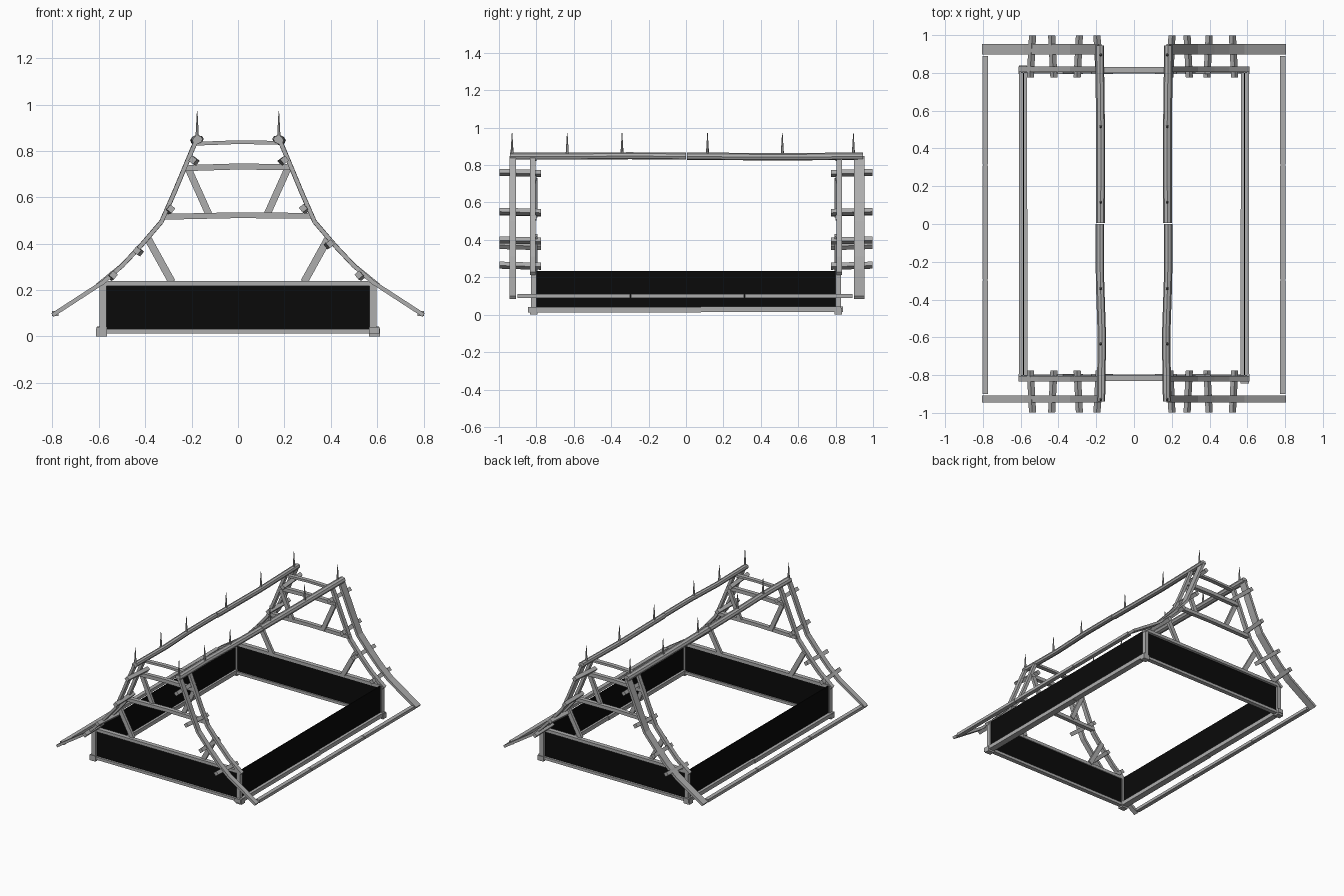
import bpy, bmesh, math
from mathutils import Vector

cube = bpy.data.objects.get("Cube")
if cube:
    bpy.data.objects.remove(cube, do_unlink=True)


def material(name, rgb):
    m = bpy.data.materials.new(name)
    m.use_nodes = True
    m.diffuse_color = (*rgb, 1)
    m.node_tree.nodes["Principled BSDF"].inputs["Base Color"].default_value = (*rgb, 1)
    return m


timber = material("grey timber", (0.42, 0.42, 0.42))
black = material("black panel", (0.003, 0.003, 0.003))


def finish(name, bm, mat=timber):
    bmesh.ops.recalc_face_normals(bm, faces=bm.faces)
    mesh = bpy.data.meshes.new(name)
    bm.to_mesh(mesh)
    bm.free()
    mesh.materials.append(mat)
    ob = bpy.data.objects.new(name, mesh)
    bpy.context.collection.objects.link(ob)
    return ob


def loft(name, rings):
    """Skin a list of equal-sized rings and cap both ends."""
    bm = bmesh.new()
    rows = [[bm.verts.new(p) for p in ring] for ring in rings]
    n = len(rows[0])
    for a, b in zip(rows, rows[1:]):
        for i in range(n):
            j = (i + 1) % n
            bm.faces.new((a[i], a[j], b[j], b[i]))
    bm.faces.new(rows[0][::-1])
    bm.faces.new(rows[-1])
    return finish(name, bm)


def box(name, lo, hi, mat=timber):
    bm = bmesh.new()
    bmesh.ops.create_cube(bm, size=1)
    for v in bm.verts:
        v.co = [(a + b) / 2 + c * (b - a) for a, b, c in zip(lo, hi, v.co)]
    return finish(name, bm, mat)


def plank(name, path, y, depth, thick):
    """Plank following an x/z path, with its width running along y."""
    pts = [Vector(p) for p in path]
    rings = []
    for i, p in enumerate(pts):
        d = (pts[min(i + 1, len(pts) - 1)] - pts[max(i - 1, 0)]).normalized()
        off = Vector((-d.y, d.x)) * thick / 2
        a, b = p + off, p - off
        y0, y1 = y - depth / 2, y + depth / 2
        rings.append([(a.x, y0, a.y), (b.x, y0, b.y), (b.x, y1, b.y), (a.x, y1, a.y)])
    return loft(name, rings)


def pole(name, path, rx, rz, sides=8, tilt=0.0):
    """Pole running along y with an oval section."""
    rings = []
    for x, y, z in path:
        ring = []
        for i in range(sides):
            t = math.tau * (i + 0.5) / sides
            u, w = rx * math.cos(t), rz * math.sin(t)
            ring.append((x + u * math.cos(tilt) - w * math.sin(tilt), y,
                         z + u * math.sin(tilt) + w * math.cos(tilt)))
        rings.append(ring)
    return loft(name, rings)


sides = (("left", 1), ("right", -1))
ends = (("front", -1), ("back", 1))

# Base: wall panels and sills along the long sides
for side, s in sides:
    box(f"{side}_wall", (s * 0.582, -0.8, 0.04), (s * 0.588, 0.8, 0.235), black)
    shift = -0.005 * s
    box(f"{side}_sill_front", (s * 0.565, -0.84 + shift, 0.012), (s * 0.61, 0.08, 0.04))
    box(f"{side}_sill_back", (s * 0.567, 0.08, 0.014), (s * 0.608, 0.835 + shift, 0.043))
    # Eave rail in three lengths
    for part, (y0, y1) in (("front", (-0.9, -0.3)), ("middle", (-0.295, 0.31)),
                           ("back", (0.315, 0.89))):
        box(f"{side}_eave_{part}", (s * 0.773, y0, 0.089), (s * 0.802, y1, 0.11))

# Roof slope from eave to ridge
slope = [(0.8, 0.092), (0.58, 0.235), (0.5, 0.305), (0.42, 0.39), (0.33, 0.495),
         (0.275, 0.62), (0.225, 0.74), (0.18, 0.845)]
inner_slope = [(0.605, 0.22)] + slope[2:-1] + [(0.185, 0.835)]

purlins = {"left": ((0.527, 0.262), (0.392, 0.397), (0.287, 0.55), (0.195, 0.758)),
           "right": ((0.543, 0.262), (0.43, 0.367), (0.295, 0.547), (0.19, 0.758))}

for end, e in ends:
    # End walls with rails above and below
    box(f"{end}_wall", (-0.57, e * 0.807, 0.03), (0.57, e * 0.813, 0.225), black)
    box(f"{end}_sill", (-0.59, e * 0.797, 0.012), (0.59, e * 0.828, 0.032))
    box(f"{end}_top_rail", (-0.59, e * 0.8, 0.218), (0.59, e * 0.832, 0.24))

    # Tie beams of the end truss
    for name, half, z, h in (("collar", 0.325, 0.52, 0.025), ("upper_tie", 0.225, 0.73, 0.026),
                             ("ridge_tie", 0.185, 0.835, 0.016)):
        plank(f"{end}_{name}", [(-half, z - 0.004), (0, z + 0.003), (half, z)],
              e * 0.815, 0.03, h)

    for side, s in sides:
        tag = f"{end}_{side}"
        box(f"{tag}_post", (s * 0.568, e * 0.8, 0.02), (s * 0.597, e * 0.83, 0.235))
        box(f"{tag}_foot", (s * 0.565, e * 0.795, 0), (s * 0.612, e * 0.835, 0.035))
        # Outer bargeboard and inner rafter
        wide = 0.055 if e > 0 else 0.036
        plank(f"{tag}_bargeboard", [(s * x, z) for x, z in slope], e * 0.926, wide, 0.018)
        plank(f"{tag}_rafter", [(s * x, z) for x, z in inner_slope], e * 0.82, 0.03, 0.02)
        # Diagonal braces
        plank(f"{tag}_upper_brace", [(s * 0.125, 0.525), (s * 0.215, 0.725)], e * 0.803, 0.02, 0.03)
        plank(f"{tag}_lower_brace", [(s * 0.285, 0.235), (s * 0.39, 0.425)], e * 0.803, 0.02, 0.032)
        # Short purlins joining rafter and bargeboard
        for i, (x, z) in enumerate(purlins[side]):
            lean = 0.006 if i % 2 else -0.006
            pole(f"{tag}_purlin_{i + 1}",
                 [(s * (x - lean), e * 0.775, z - 0.003), (s * (x + lean), e * 0.998, z + 0.003)],
                 0.019, 0.019, 4, s * -0.9)

# Ridge beams, each in two slightly bowed lengths, with spikes
for side, s in sides:
    bow = 0.01 if s < 0 else -0.01
    pole(f"{side}_ridge_front", [(s * 0.175, -0.94, 0.848), (s * 0.175 + bow * 0.5, -0.6, 0.848),
                                 (s * 0.18, -0.3, 0.85), (s * 0.182, 0, 0.848)],
         0.023, 0.018, 8, s * -0.4)
    pole(f"{side}_ridge_back", [(s * 0.178, 0.006, 0.848), (s * 0.177, 0.5, 0.844),
                                (s * 0.183, 0.945, 0.848)],
         0.024, 0.019, 8, s * -0.4)
    for i, y in enumerate((-0.93, -0.635, -0.342, 0.115, 0.515, 0.895)):
        bm = bmesh.new()
        bmesh.ops.create_cone(bm, cap_ends=True, segments=6, radius1=0.009,
                              radius2=0.0015, depth=0.12)
        bmesh.ops.translate(bm, verts=bm.verts, vec=(s * 0.176, y, 0.912))
        finish(f"{side}_spike_{i + 1}", bm)
